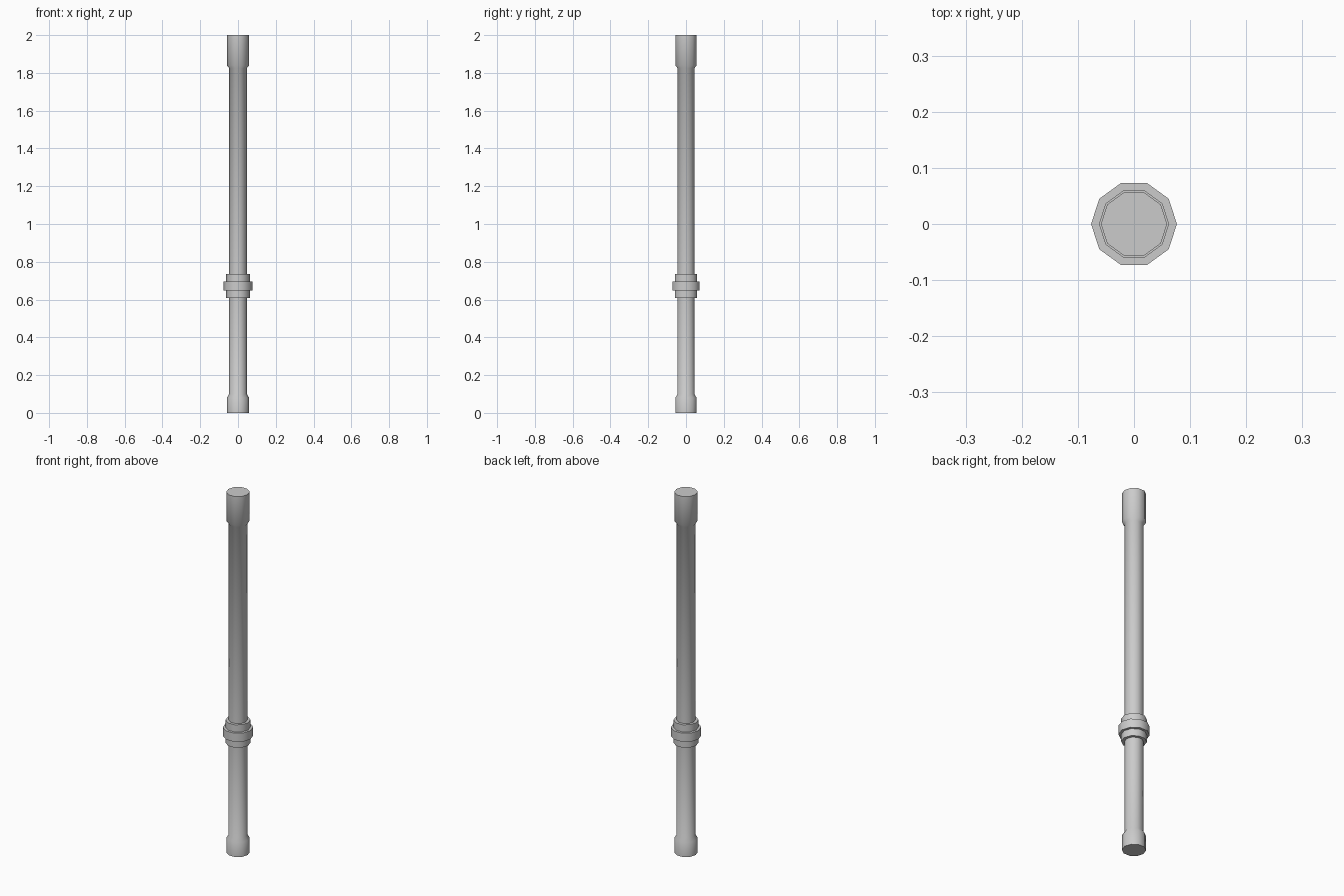
import bpy, bmesh
from math import cos, sin, tau

if "Cube" in bpy.data.objects:
    bpy.data.objects.remove(bpy.data.objects["Cube"])

SIDES = 10


def lathe(name, profile):
    """Capped ten-sided turned part from (radius, height) pairs."""
    bm = bmesh.new()
    rings = [[bm.verts.new((r * cos(tau * i / SIDES), r * sin(tau * i / SIDES), z))
              for i in range(SIDES)] for r, z in profile]
    for low, high in zip(rings, rings[1:]):
        for i in range(SIDES):
            j = (i + 1) % SIDES
            bm.faces.new((low[i], low[j], high[j], high[i]))
    bm.faces.new(rings[0][::-1])
    bm.faces.new(rings[-1])
    mesh = bpy.data.meshes.new(name)
    bm.to_mesh(mesh)
    bm.free()
    obj = bpy.data.objects.new(name, mesh)
    bpy.context.collection.objects.link(obj)
    # soft facets around the barrel, crisp edges at the steps
    bpy.ops.object.select_all(action='DESELECT')
    obj.select_set(True)
    bpy.context.view_layer.objects.active = obj
    bpy.ops.object.shade_smooth_by_angle(angle=0.66)


# pole with flared foot, stepped collar and flared head, turned in one piece
lathe("pole", [
    (0.059, 0.0), (0.059, 0.08), (0.047, 0.10),
    (0.047, 0.608), (0.0625, 0.608), (0.0625, 0.647),
    (0.0765, 0.647), (0.0765, 0.695), (0.0625, 0.695),
    (0.0625, 0.735), (0.047, 0.735),
    (0.047, 1.825), (0.059, 1.84), (0.059, 2.0),
])
